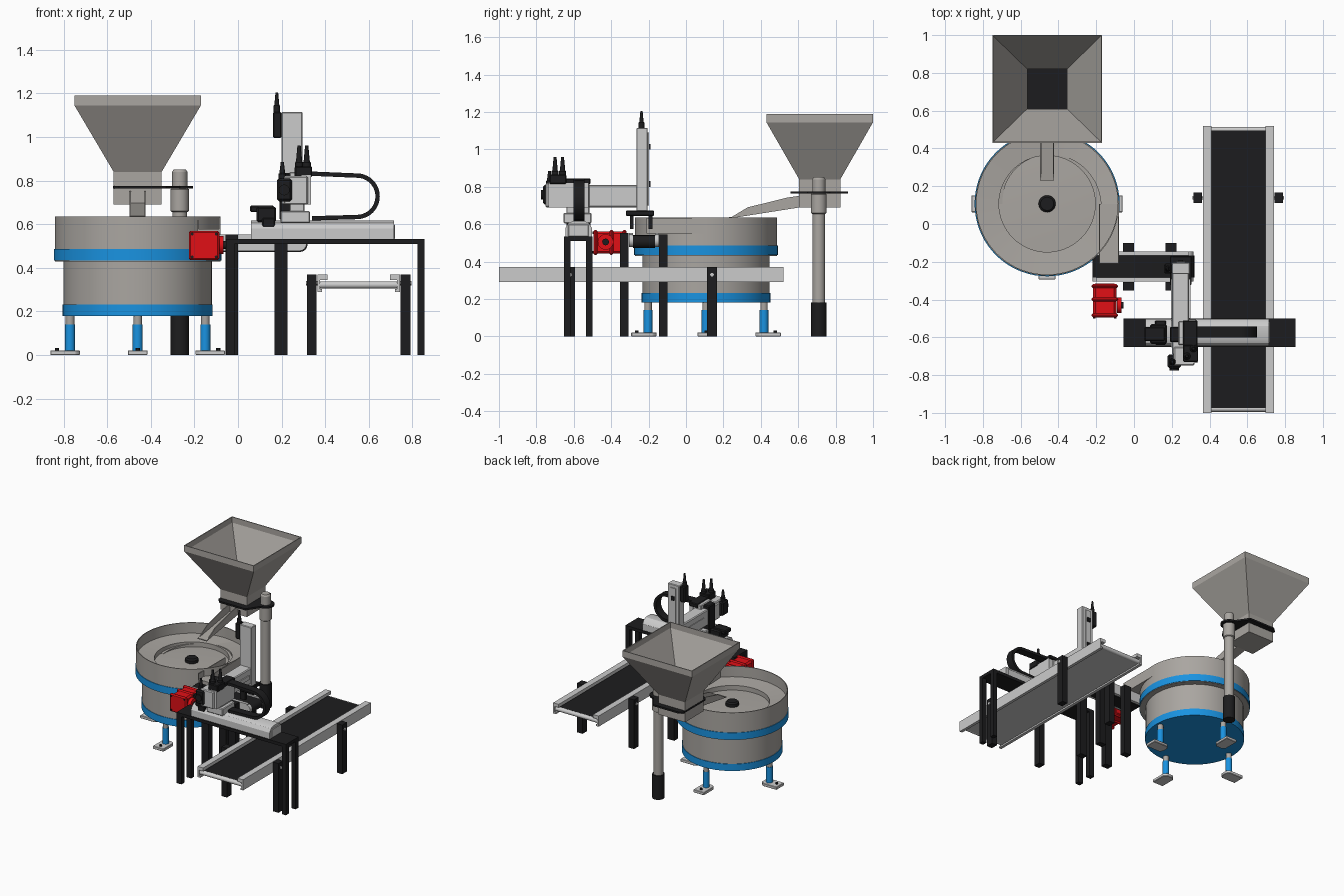
import bpy, bmesh
from math import pi, sin, cos, radians, atan2, hypot
from mathutils import Vector, Matrix

if "Cube" in bpy.data.objects:
    bpy.data.objects.remove(bpy.data.objects["Cube"])

def mat(name, c):
    m = bpy.data.materials.new(name)
    m.diffuse_color = (*c, 1)
    m.use_nodes = True
    m.node_tree.nodes["Principled BSDF"].inputs["Base Color"].default_value = m.diffuse_color
    return m

BLACK = mat("black", (0.012, 0.012, 0.013))
BLUE = mat("blue", (0.01, 0.29, 0.75))
RED = mat("red", (0.75, 0.005, 0.008))
STEEL = mat("steel", (0.40, 0.38, 0.355))

def finish(name, bm, m=None, smooth=True):
    bmesh.ops.recalc_face_normals(bm, faces=bm.faces)
    me = bpy.data.meshes.new(name)
    bm.to_mesh(me)
    bm.free()
    if smooth:
        me.polygons.foreach_set("use_smooth", [True] * len(me.polygons))
        me.set_sharp_from_angle(angle=radians(30))
    if m:
        me.materials.append(m)
    ob = bpy.data.objects.new(name, me)
    bpy.context.collection.objects.link(ob)
    return ob

def place(axis, p, q, a):
    return {'x': (a, p, q), 'y': (p, a, q), 'z': (p, q, a)}[axis]

def prism(name, pts, axis, a0, a1, m=None, bevel=0):
    bm = bmesh.new()
    A = [bm.verts.new(place(axis, p, q, a0)) for p, q in pts]
    B = [bm.verts.new(place(axis, p, q, a1)) for p, q in pts]
    bm.faces.new(A)
    bm.faces.new(B)
    for i in range(len(pts)):
        j = (i + 1) % len(pts)
        bm.faces.new((A[i], A[j], B[j], B[i]))
    if bevel:
        bmesh.ops.bevel(bm, geom=bm.edges[:], offset=bevel, segments=1, affect='EDGES')
    return finish(name, bm, m)

def box(name, x0, x1, y0, y1, z0, z1, m=None, bevel=0):
    return prism(name, [(x0, y0), (x1, y0), (x1, y1), (x0, y1)], 'z', z0, z1, m, bevel)

def circle(c, r, n=32, a0=0, a1=2 * pi, end=False):
    k = n - 1 if end else n
    return [(c[0] + r * cos(a0 + (a1 - a0) * i / k), c[1] + r * sin(a0 + (a1 - a0) * i / k)) for i in range(n)]

def cyl(name, c, r, axis, a0, a1, m=None, n=32):
    return prism(name, circle(c, r, n), axis, a0, a1, m)

def lathe(name, prof, c, m=None, n=72):
    bm = bmesh.new()
    vs = [bm.verts.new((c[0] + r, c[1], z)) for r, z in prof]
    es = [bm.edges.new((vs[i], vs[i + 1])) for i in range(len(vs) - 1)]
    bmesh.ops.spin(bm, geom=vs + es, cent=(*c, 0), axis=(0, 0, 1), angle=2 * pi, steps=n)
    bmesh.ops.remove_doubles(bm, verts=bm.verts, dist=1e-5)
    return finish(name, bm, m)

def gland(name, x, y, z0, z1, r=0.014):
    h = z1 - z0
    lathe(name, [(0, z0), (r, z0), (r, z0 + h * .35), (r * .75, z0 + h * .4), (r * .4, z1), (0, z1)], (x, y), BLACK, 16)

# --- vibratory bowl feeder
C = (-0.46, 0.107)
lathe("bowl", [(0, .43), (.38, .43), (.38, .635), (.374, .635), (.374, .555), (.255, .545), (.255, .51), (0, .52)], C, STEEL)
lathe("drum", [(0, .2), (.34, .2), (.34, .432), (0, .432)], C, STEEL)
lathe("bowl_blue_band", [(.37, .434), (.384, .434), (.384, .486), (.37, .486)], C, BLUE)
lathe("drum_blue_base", [(0, .18), (.344, .18), (.344, .232), (.335, .232)], C, BLUE)
lathe("bowl_knob", [(0, .51), (.045, .51), (.045, .54), (.035, .55), (0, .55)], C, BLACK, 24)

# spiral track climbing to the outlet
bm = bmesh.new()
prev = None
for i in range(49):
    t = i / 48
    a = pi * (1 - t)
    r, z = .235 + .05 * t, .512 + .065 * t
    ring = [bm.verts.new((C[0] + R * cos(a), C[1] + R * sin(a), h)) for R, h in
            ((r, z), (.376, z + .005), (.376, .5), (r, .5))]
    if prev:
        for k in range(4):
            bm.faces.new((prev[k], prev[(k + 1) % 4], ring[(k + 1) % 4], ring[k]))
    else:
        bm.faces.new(ring)
    prev = ring
bm.faces.new(prev)
finish("spiral_track", bm, STEEL)

# tangential outlet channel
box("outlet_floor", -.18, -.08, -.21, .107, .55, .577, STEEL)
box("outlet_outer_wall", -.086, -.08, -.21, .107, .55, .633, STEEL)
box("outlet_inner_wall", -.186, -.18, -.21, .107, .55, .62, STEEL)

# four feet
foot = [(.265, -.025), (.285, -.045), (.40, -.045), (.40, .045), (.285, .045), (.265, .025)]
for i in range(4):
    ca, sa = cos(i * pi / 2), sin(i * pi / 2)
    to = lambda u, v: (C[0] + u * ca - v * sa, C[1] + u * sa + v * ca)
    prism(f"foot_plate_{i}", [to(u, v) for u, v in foot], 'z', 0, .022, None, .003)
    cyl(f"foot_sleeve_{i}", to(.31, 0), .023, 'z', .02, .14, BLUE, 24)
    cyl(f"foot_rod_{i}", to(.31, 0), .02, 'z', .14, .19 + .03 * (i == 3), STEEL, 24)
    cyl(f"foot_bolt_{i}", to(.37, 0), .01, 'z', .02, .032, BLACK, 6)

# --- hopper: open square funnel with walls
bm = bmesh.new()
HC = (-.46, .715)
rings = []
for hx, hy, z in ((.11, .11, .69), (.11, .11, .84), (.29, .285, 1.145), (.29, .285, 1.19),
                  (.284, .279, 1.19), (.284, .279, 1.147), (.105, .105, .842), (.105, .105, .70)):
    rings.append([bm.verts.new((HC[0] + sx * hx, HC[1] + sy * hy, z)) for sx, sy in ((-1, -1), (1, -1), (1, 1), (-1, 1))])
for A, B in zip(rings, rings[1:]):
    for k in range(4):
        bm.faces.new((A[k], A[(k + 1) % 4], B[(k + 1) % 4], B[k]))
bm.faces.new(rings[0])
bm.faces.new(rings[-1])
finish("hopper", bm, STEEL, False)

# black mounting flange wrapping hopper and post
P = (-.267, .71)
prism("hopper_flange", circle(P, .06, 17, -pi / 2, pi / 2, True) +
      [(-.33, .865), (-.545, .865), (-.572, .84), (-.572, .585), (-.545, .558), (-.33, .558)], 'z', .763, .776, BLACK)
lathe("hopper_post", [(0, .17), (.034, .17), (.034, .655), (.042, .66), (.042, .76), (.035, .765), (.035, .84), (.028, .852), (0, .852)], P, STEEL, 32)
cyl("hopper_post_base", P, .042, 'z', 0, .18, BLACK)

# hopper chute: sloping U channel
prism("chute_floor", [(.23, .63), (.61, .69), (.61, .697), (.23, .637)], 'x', -.497, -.423, STEEL)
for s, x in (("left", -.497), ("right", -.429)):
    prism(f"chute_wall_{s}", [(.23, .63), (.61, .69), (.61, .752), (.54, .742), (.33, .69)], 'x', x, x + .006, STEEL)

# --- main conveyor
def rail_profile(u, s):  # C section opening inwards
    return [(u, .29), (u + s * .022, .29), (u + s * .022, .302), (u + s * .012, .302), (u + s * .012, .345),
            (u + s * .046, .345), (u + s * .046, .37), (u, .37)]

for s, u, n in ((1, .364, "left"), (-1, .742, "right")):
    prism(f"conveyor_rail_{n}", rail_profile(u, s), 'y', -1, .52)
    for y in (.112, -.648):
        lx = u - .048 if s > 0 else u + .003
        box(f"conveyor_leg_{n}_{y}", lx, lx + .045, y, y + .055, 0, .37, BLACK)
        cyl(f"conveyor_leg_bolt_{n}_{y}", (y + .027, .33), .01, 'x', lx - .005, lx + .05, None, 12)
box("conveyor_belt", .376, .73, -.975, .495, .332, .338, BLACK)
box("conveyor_bed", .376, .73, -.975, .495, .308, .332)
for y in (-.978, .498):
    cyl(f"conveyor_roller_{y}", (y, .322), .016, 'x', .376, .73)

# --- infeed conveyor under the bowl outlet
for y, n in ((-.305, "front"), (-.167, "back")):
    prism(f"infeed_rail_{n}", circle((-.185, .512), .035, 9, pi / 2, 1.5 * pi, True) +
          circle((.28, .512), .035, 9, -pi / 2, pi / 2, True), 'y', y, y + .022)
    box(f"infeed_guide_{n}", -.20, .29, y, y + .022, .54, .553)
    for x in (-.057, .168):
        ly = -.352 if y < -.2 else -.145
        box(f"infeed_leg_{n}_{x}", x, x + .058, ly, ly + .045, 0, .552 if y < -.2 else .545, BLACK)
prism("infeed_belt", circle((-.185, .507), .034, 9, pi / 2, 1.5 * pi, True) +
      circle((.285, .507), .034, 9, -pi / 2, pi / 2, True), 'y', -.283, -.167, BLACK)

# red gear motor
box("gearmotor_body", -.217, -.093, -.485, -.315, .443, .562, RED, .012)
for i, y in enumerate((-.495, -.41, -.34)):
    box(f"gearmotor_flange_{i}", -.225, -.085, y, y + .022, .435, .57, RED, .008)
cyl("gearmotor_hub", (-.43, .505), .042, 'x', -.09, -.066, RED, 24)
cyl("gearmotor_shaft", (-.43, .505), .018, 'x', -.07, -.055, BLACK, 16)
for x in (-.21, -.10):
    for z in (.45, .555):
        cyl(f"gearmotor_bolt_{x}_{z}", (x, z), .007, 'y', -.50, -.49, BLACK, 8)

# --- gantry frame
box("gantry_top", -.055, .855, -.652, -.50, .51, .533, BLACK)
for x0, x1 in ((-.055, -.015), (.822, .855)):
    for y in (-.652, -.535):
        box(f"gantry_leg_{x0}_{y}", x0, x1, y, y + .035, 0, .515, BLACK)

# gantry x axis
prism("x_axis_body", [(-.645, .533), (-.503, .533), (-.503, .58), (-.52, .605), (-.54, .617), (-.605, .617), (-.63, .605), (-.645, .58)], 'x', .06, .715)
box("x_axis_end_cap", .70, .72, -.63, -.52, .533, .60, None, .004)
box("x_axis_motor", .085, .175, -.635, -.53, .61, .68, BLACK, .008)
box("x_axis_motor_head", .055, .165, -.62, -.545, .655, .685, BLACK, .006)
box("x_axis_motor_foot", .11, .17, -.64, -.51, .57, .63, BLACK, .006)

# cable chain: thin band folded round a half circle
c, c2 = (.545, .728), (.53, .728)
prism("cable_chain", [(.33, .842)] + circle(c, .105, 21, pi / 2, -pi / 2, True) + [(.34, .617), (.34, .637)] +
      circle(c, .085, 21, -pi / 2, pi / 2, True) + [(.33, .822)], 'y', -.602, -.543, BLACK)

# carriage on the x axis
box("carriage_base", .195, .33, -.655, -.505, .605, .66, None, .005)
box("carriage_block", .235, .305, -.64, -.515, .655, .84, None, .005)
box("carriage_cover", .26, .335, -.65, -.51, .815, .845, BLACK, .005)
for i, (x, y) in enumerate(((.28, -.70), (.315, -.66))):
    gland(f"carriage_gland_{i}", x, y, .84, .96, .019)
box("carriage_side_plate", .29, .335, -.735, -.52, .69, .825)
box("carriage_valve_block", .26, .34, -.73, -.64, .815, .865, BLACK, .005)

# y axis arm
box("y_axis_arm", .20, .292, -.69, -.225, .69, .81, None, .006)
box("y_axis_arm_slot", .196, .30, -.50, -.29, .735, .765)
box("y_axis_end_block", .21, .32, -.75, -.65, .69, .82, None, .006)
box("y_axis_motor", .178, .248, -.765, -.69, .705, .81, BLACK, .01)
cyl("y_axis_motor_knob", (.212, .757), .025, 'y', -.775, -.76, BLACK, 16)
gland("y_axis_gland", .203, -.73, .80, .885, .018)
box("y_axis_clamp", .19, .30, -.625, -.545, .62, .835, BLACK, .006)

# z axis column with gripper
box("z_axis_column", .20, .296, -.265, -.205, .655, 1.115, None, .004)
box("z_axis_rail", .225, .27, -.207, -.198, .70, 1.09)
for z in (.80, 1.0):
    box(f"z_axis_sensor_{z}", .235, .26, -.20, -.19, z, z + .03, BLACK)
box("z_axis_motor", .16, .20, -.262, -.21, .995, 1.115, BLACK, .006)
gland("z_axis_gland", .178, -.238, 1.11, 1.205, .015)
box("gripper_plate", .19, .305, -.322, -.17, .645, .672, BLACK, .004)
for y in (-.30, -.20):
    box(f"gripper_finger_{y}", .225, .27, y, y + .02, .575, .65, BLACK)
